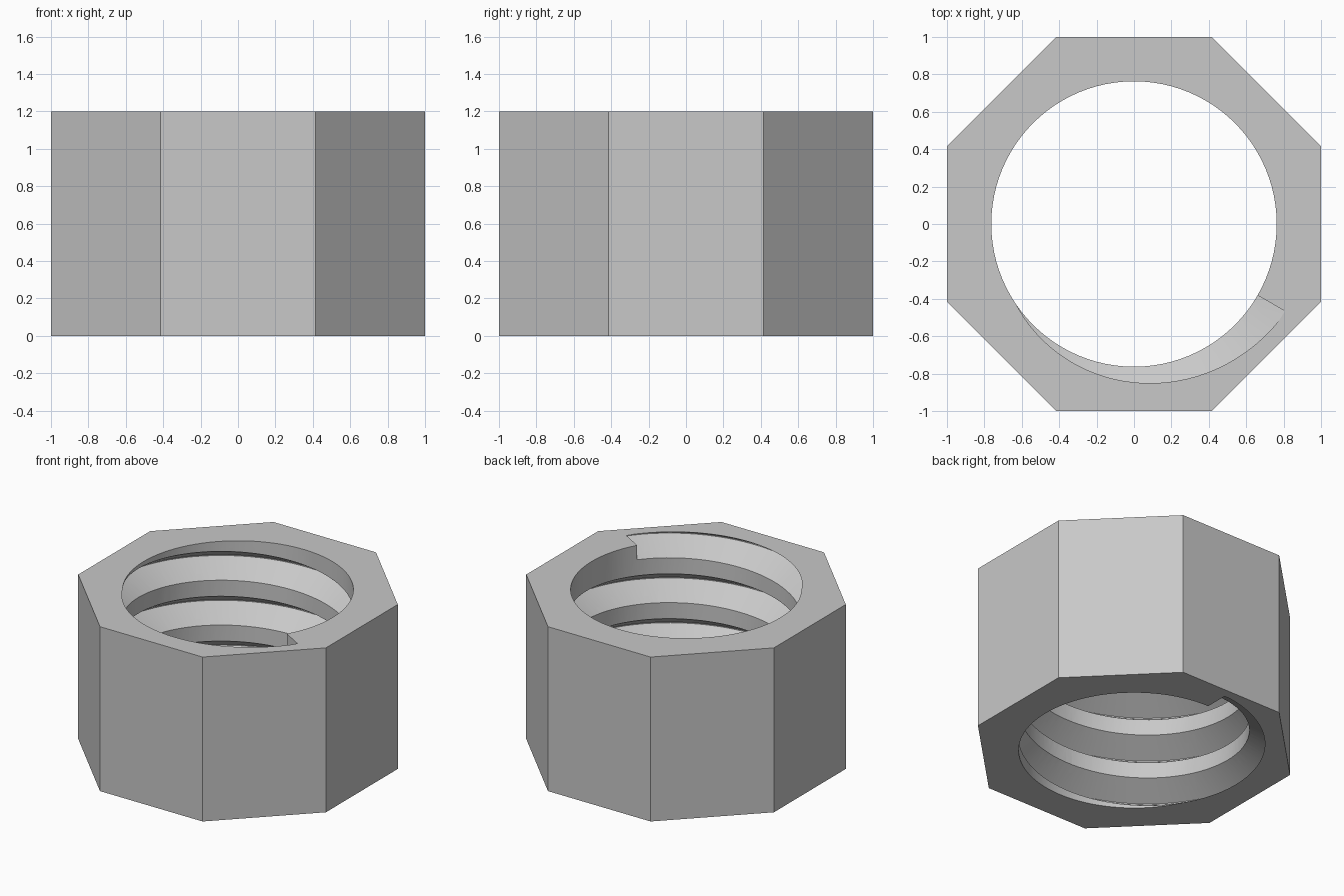
import bpy, bmesh, math
from mathutils import Matrix

if "Cube" in bpy.data.objects:
    bpy.data.objects.remove(bpy.data.objects["Cube"])

HEIGHT, BORE_R, ROOT_R = 1.2, 0.763, 0.932
START, TURN, SEGMENTS = 90, 1320, 96      # thread start angle, total sweep, steps per turn


def make_object(name, bm):
    bmesh.ops.recalc_face_normals(bm, faces=bm.faces[:])
    mesh = bpy.data.meshes.new(name)
    bm.to_mesh(mesh)
    bm.free()
    obj = bpy.data.objects.new(name, mesh)
    bpy.context.collection.objects.link(obj)
    return obj


def prism(name, sides, radius, z0, z1, turn=0.0):
    bm = bmesh.new()
    bmesh.ops.create_cone(bm, cap_ends=True, segments=sides, radius1=radius, radius2=radius,
                          depth=z1 - z0,
                          matrix=Matrix.Translation((0, 0, (z0 + z1) / 2)) @ Matrix.Rotation(turn, 4, 'Z'))
    return make_object(name, bm)


def helix_cutter(name):
    # V-shaped groove profile (radius, height) swept along a right-handed helix
    root, lip, inner = 0.003, 0.105, 0.72
    wide = root + (lip - root) * (ROOT_R - inner) / (ROOT_R - BORE_R)
    profile = [(inner, -wide), (ROOT_R, -root), (ROOT_R, root), (inner, wide)]
    bm = bmesh.new()
    steps = TURN * SEGMENTS // 360
    rings = []
    for i in range(steps + 1):
        a = math.radians(START + TURN * i / steps)
        rise = HEIGHT * i / steps
        rings.append([bm.verts.new((r * math.cos(a), r * math.sin(a), rise + z)) for r, z in profile])
    for p, q in zip(rings, rings[1:]):
        for k in range(4):
            n = (k + 1) % 4
            bm.faces.new((p[k], p[n], q[n], q[k]))
    bm.faces.new(rings[0])
    bm.faces.new(rings[-1])
    return make_object(name, bm)


def cut(obj, cutter):
    cutter.hide_render = True
    mod = obj.modifiers.new("cut", 'BOOLEAN')
    mod.operation, mod.solver, mod.object = 'DIFFERENCE', 'EXACT', cutter
    bpy.context.view_layer.objects.active = obj
    bpy.ops.object.modifier_apply(modifier=mod.name)
    bpy.data.objects.remove(cutter, do_unlink=True)


# Octagonal body, bored through and threaded
nut = prism("octagonal_nut", 8, 1 / math.cos(math.pi / 8), 0, HEIGHT, math.pi / 8)
cut(nut, prism("bore_cutter", SEGMENTS, BORE_R, -0.3, HEIGHT + 0.3))
cut(nut, helix_cutter("thread_cutter"))

# One plain grey
grey = bpy.data.materials.new("light_grey")
grey.diffuse_color = (0.58, 0.58, 0.58, 1)
grey.use_nodes = True
grey.node_tree.nodes["Principled BSDF"].inputs["Base Color"].default_value = grey.diffuse_color
nut.data.materials.clear()
nut.data.materials.append(grey)
for poly in nut.data.polygons:
    poly.material_index = 0

# Smooth bore and thread, sharp corners
bpy.ops.object.select_all(action='DESELECT')
nut.select_set(True)
bpy.context.view_layer.objects.active = nut
bpy.ops.object.shade_smooth_by_angle(angle=math.radians(25))
